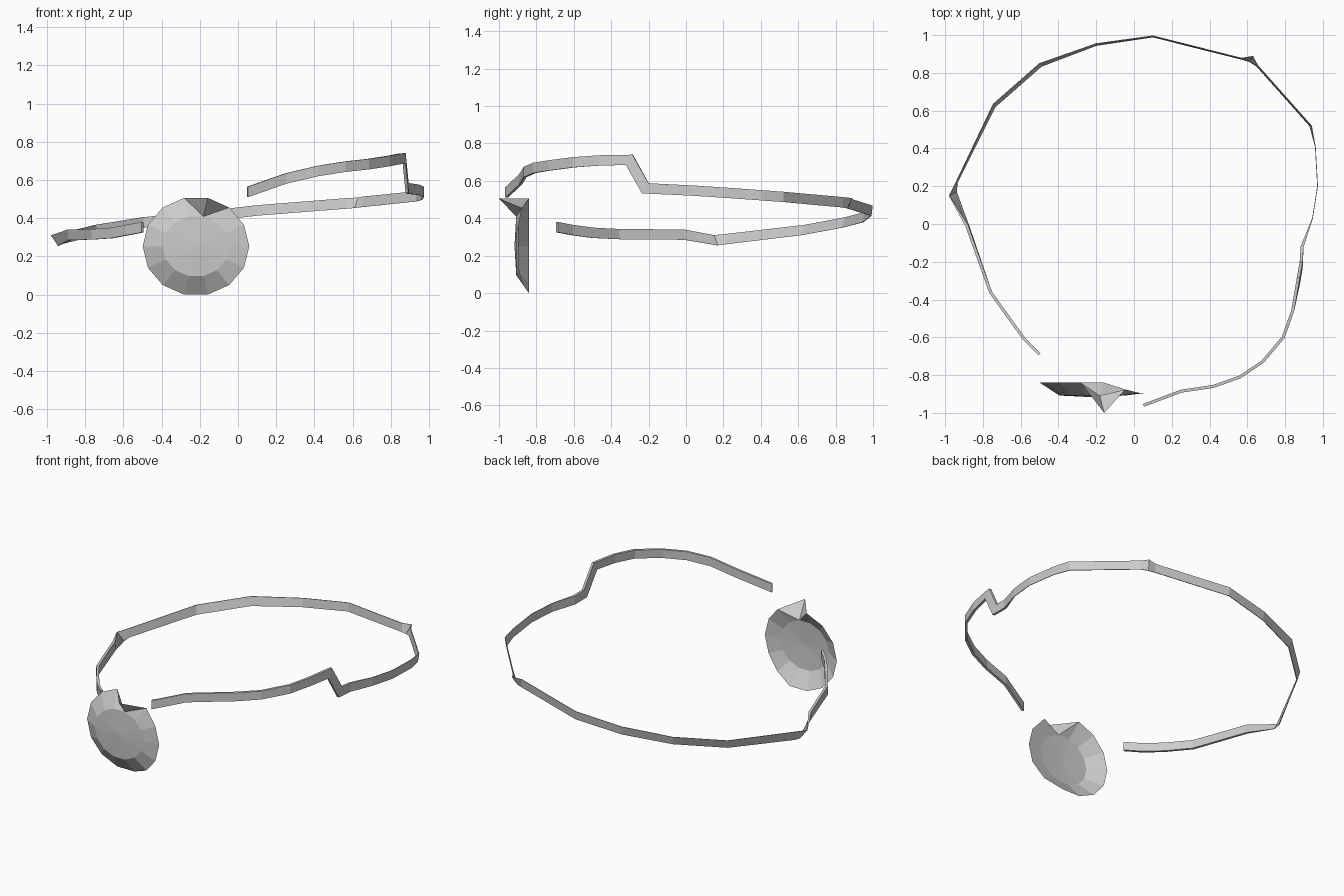
import bpy, bmesh, math
from mathutils import Vector

if "Cube" in bpy.data.objects:
    bpy.data.objects.remove(bpy.data.objects["Cube"])

grey = bpy.data.materials.new("plain grey")
grey.diffuse_color = (0.6, 0.6, 0.6, 1)
grey.use_nodes = True
grey.node_tree.nodes["Principled BSDF"].inputs["Base Color"].default_value = grey.diffuse_color


def finish(bm, name):
    bmesh.ops.recalc_face_normals(bm, faces=bm.faces)
    me = bpy.data.meshes.new(name)
    bm.to_mesh(me)
    bm.free()
    me.materials.append(grey)
    ob = bpy.data.objects.new(name, me)
    bpy.context.collection.objects.link(ob)
    return ob


# Strap: lower edge x, y, z, then the shift (dx, dy) of the upper edge
path = [
    (-.50, -.69, .325, 0, 0), (-.58, -.61, .31, 0, 0), (-.66, -.50, .295, 0, 0),
    (-.76, -.36, .288, 0, 0), (-.88, -.01, .285, -.005, 0), (-.94, .17, .255, -.038, -.02),
    (-.935, .22, .262, -.008, 0), (-.735, .62, .31, -.01, .015), (-.49, .835, .35, -.01, .015),
    (-.20, .945, .378, 0, .01), (.10, .99, .413, 0, .006), (.57, .872, .45, 0, .006),
    (.61, .86, .453, .02, .028), (.65, .835, .458, .005, .005), (.93, .52, .487, .01, 0),
    (.96, .41, .495, 0, 0), (.972, .20, .51, 0, 0), (.945, .03, .521, 0, 0),
    (.89, -.12, .528, 0, 0), (.885, -.235, .533, 0, .035), (.87, -.32, .685, 0, .035),
    (.84, -.46, .682, 0, 0), (.79, -.60, .672, 0, 0), (.68, -.73, .655, 0, 0),
    (.56, -.81, .642, 0, 0), (.42, -.86, .62, 0, 0), (.25, -.885, .58, 0, 0),
    (.05, -.96, .51, 0, 0),
]
bm = bmesh.new()
rings = []
for i, (x, y, z, dx, dy) in enumerate(path):
    a, b = path[max(i - 1, 0)], path[min(i + 1, len(path) - 1)]
    side = Vector((b[1] - a[1], a[0] - b[0], 0)).normalized()
    side *= .008 if y < 0 else .002      # the band thins out towards the back
    low = Vector((x, y, z))
    top = Vector((x + dx, y + dy, z + .055))
    rings.append([bm.verts.new(p) for p in (low - side, low + side, top + side, top - side)])
for r, s in zip(rings, rings[1:]):
    for k in range(4):
        bm.faces.new((r[k], r[(k + 1) % 4], s[(k + 1) % 4], s[k]))
bm.faces.new(rings[0])
bm.faces.new(rings[-1])
finish(bm, "strap")

# Disc: open 14-sided shallow shell with a flat front
N, CX, CZ = 14, -.22, .253
bm = bmesh.new()
centre = bm.verts.new((CX, -.917, CZ))
inner, rim = [], []
for i in range(N):
    c, s = math.cos(2 * math.pi * i / N), math.sin(2 * math.pi * i / N)
    inner.append(bm.verts.new((CX + .175 * c, -.908, CZ + .16 * s)))
    x = CX + .279 * c
    # the right part of the rim bends forward
    y = -.84 - .055 * min(1, max(0, (x + .158) / .17))
    if i == 3:
        y = -1.0      # one rim corner is pulled out as a spike
    rim.append(bm.verts.new((x, y, CZ + .2595 * s)))
for i in range(N):
    j = (i + 1) % N
    bm.faces.new((centre, inner[i], inner[j]))
    if i == 2:        # the bent panels fold along the spike's inner corner
        bm.faces.new((inner[i], rim[i], inner[j]))
        bm.faces.new((rim[i], rim[j], inner[j]))
    elif i == 3:
        bm.faces.new((inner[i], rim[i], rim[j]))
        bm.faces.new((inner[i], rim[j], inner[j]))
    else:
        bm.faces.new((inner[i], rim[i], rim[j], inner[j]))
disc = finish(bm, "disc")
if disc.data.polygons[0].normal.y > 0:
    disc.data.flip_normals()
